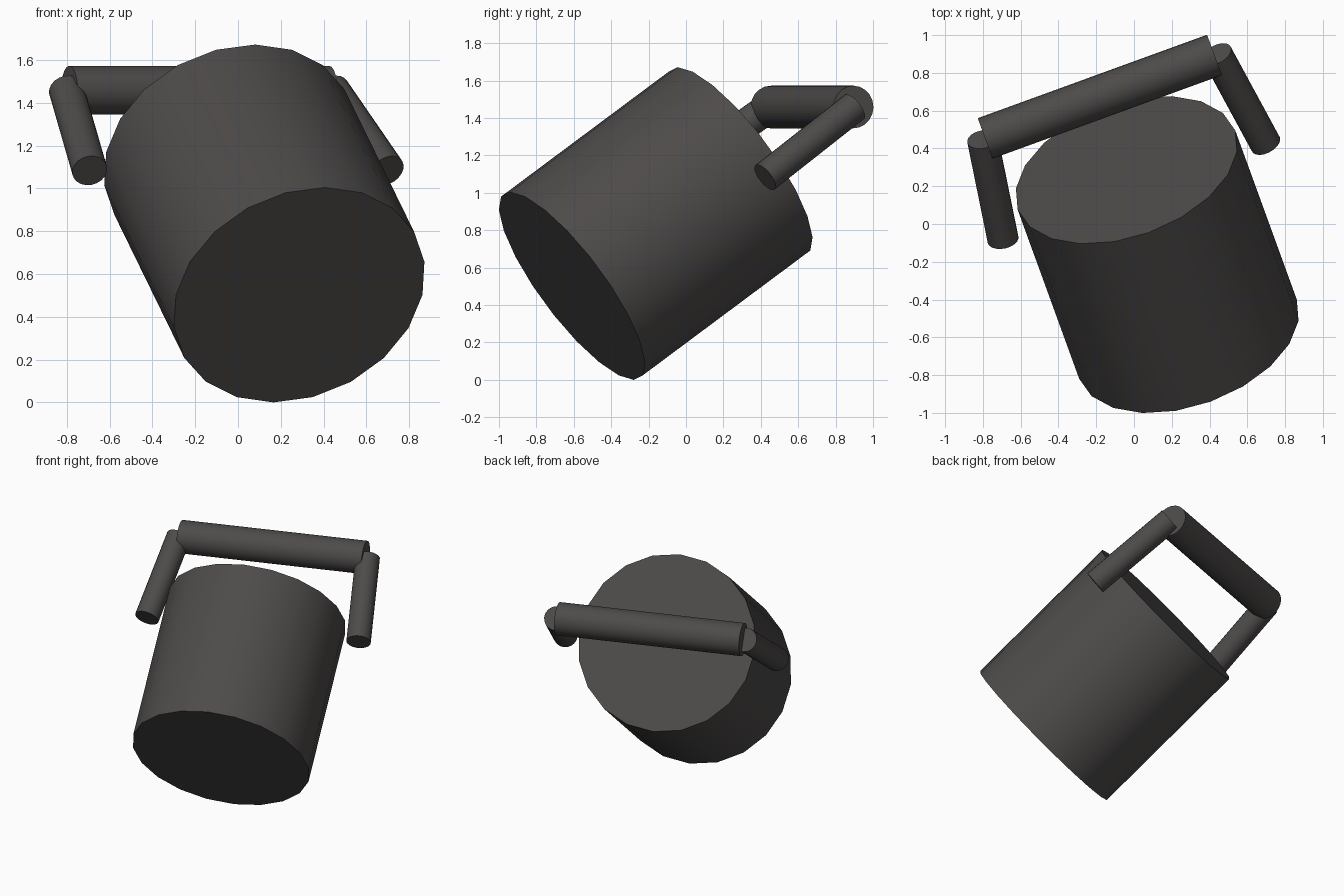
import bpy
from math import radians
from mathutils import Matrix, Vector

cube = bpy.data.objects.get("Cube")
if cube:
    bpy.data.objects.remove(cube, do_unlink=True)

# One dark grey for everything
grey = bpy.data.materials.new("dark_grey")
grey.use_nodes = True
colour = (0.075, 0.07, 0.068, 1)
grey.diffuse_color = colour
grey.node_tree.nodes["Principled BSDF"].inputs["Base Color"].default_value = colour

# Tipped pose shared by all parts: bucket axis is local z
pose = (Matrix.Translation((0.123, -0.162, 0.836))
        @ Matrix.Rotation(radians(20), 4, 'Z')
        @ Matrix.Rotation(radians(-55), 4, 'X'))


def rod(name, start, end, radius):
    """Closed cylinder between two points of the bucket's own frame."""
    start, end = Vector(start), Vector(end)
    axis = end - start
    bpy.ops.mesh.primitive_cylinder_add(vertices=20, radius=radius, depth=axis.length)
    obj = bpy.context.object
    obj.name = name
    turn = Vector((0, 0, 1)).rotation_difference(axis).to_matrix().to_4x4()
    obj.matrix_world = pose @ Matrix.Translation((start + end) / 2) @ turn
    obj.data.materials.append(grey)
    bpy.ops.object.shade_smooth_by_angle(angle=radians(30))
    return obj


# Bucket body
rod("bucket_body", (0, 0, -0.582), (0, 0, 0.582), 0.613)

# Handle: cross grip and two arms leaning inwards
grip_height = 1.086
rod("handle_grip", (-0.646, 0, grip_height), (0.646, 0, grip_height), 0.114)
for side, name in ((1, "left_arm"), (-1, "right_arm")):
    rod(name, (side * 0.74, 0, 0.431), (side * 0.66, 0, grip_height), 0.083)
